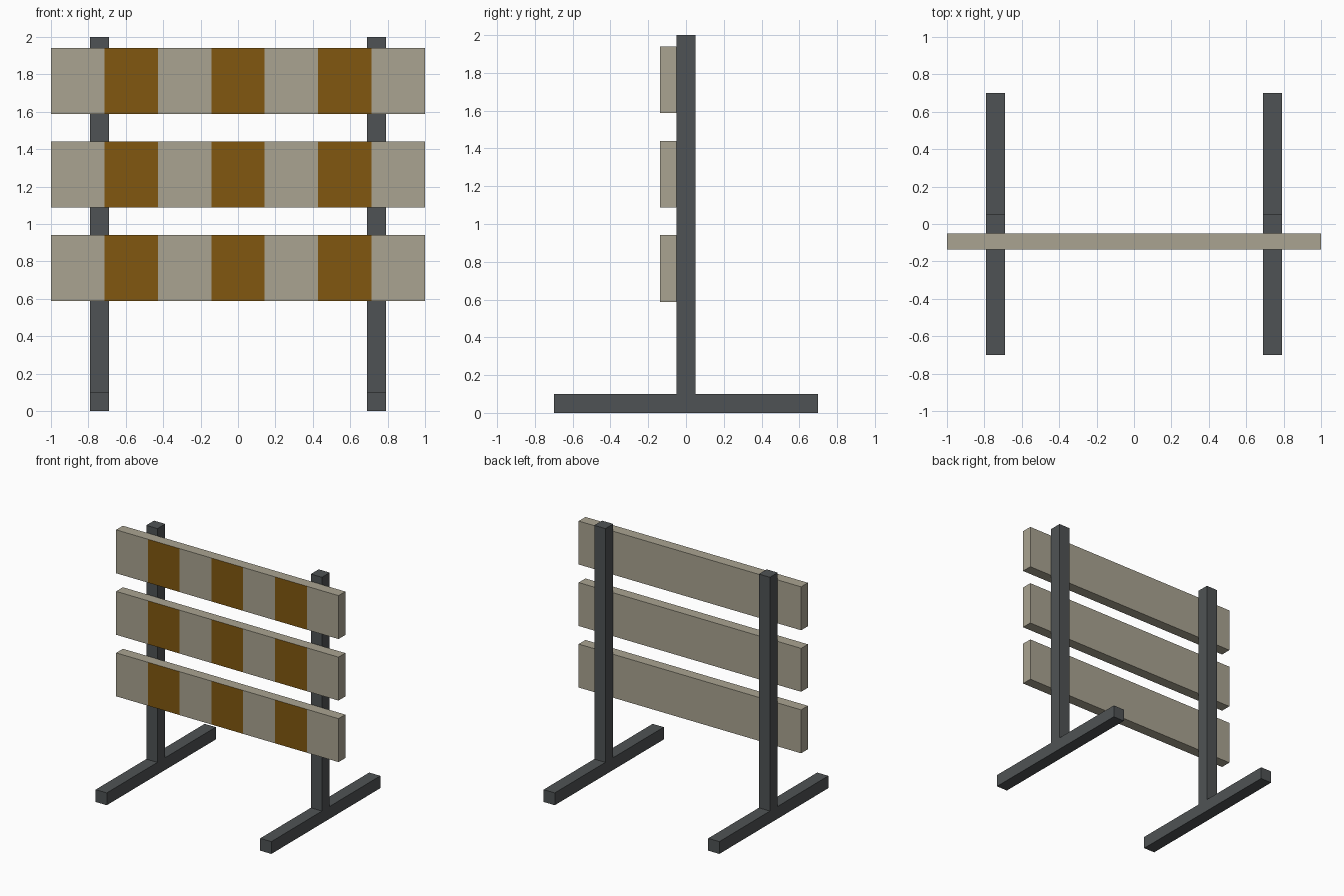
import bpy
import bmesh
from mathutils import Vector

if "Cube" in bpy.data.objects:
    bpy.data.objects.remove(bpy.data.objects["Cube"])


def material(name, rgb):
    mat = bpy.data.materials.new(name)
    mat.diffuse_color = (*rgb, 1)
    mat.use_nodes = True
    mat.node_tree.nodes["Principled BSDF"].inputs["Base Color"].default_value = mat.diffuse_color
    return mat


STEEL = material("dark_steel", (0.078, 0.086, 0.089))
CREAM = material("cream_paint", (0.40, 0.37, 0.285))
AMBER = material("amber_paint", (0.222, 0.097, 0.005))


def add_object(name, bm, mats):
    bmesh.ops.recalc_face_normals(bm, faces=bm.faces)
    mesh = bpy.data.meshes.new(name)
    bm.to_mesh(mesh)
    bm.free()
    for mat in mats:
        mesh.materials.append(mat)
    obj = bpy.data.objects.new(name, mesh)
    bpy.context.collection.objects.link(obj)
    return obj


# Stand: upside-down T profile (foot and post in one), extruded sideways
def stand(name, x, width=0.1):
    profile = [(-0.7, 0), (0.7, 0), (0.7, 0.1), (0.05, 0.1),
               (0.05, 2), (-0.05, 2), (-0.05, 0.1), (-0.7, 0.1)]
    bm = bmesh.new()
    face = bm.faces.new([bm.verts.new((x - width / 2, y, z)) for y, z in profile])
    side = bmesh.ops.extrude_face_region(bm, geom=[face])["geom"]
    bmesh.ops.translate(bm, vec=(width, 0, 0),
                        verts=[v for v in side if isinstance(v, bmesh.types.BMVert)])
    return add_object(name, bm, [STEEL])


# Board: box sliced into seven bands, alternate bands painted on the front only
def board(name, z, bands=7):
    size, centre = Vector((2, 0.087, 0.353)), Vector((0, -0.0935, z))
    bm = bmesh.new()
    bmesh.ops.create_cube(bm, size=1)
    for v in bm.verts:
        v.co = v.co * size + centre
    for i in range(1, bands):
        bmesh.ops.bisect_plane(bm, geom=bm.verts[:] + bm.edges[:] + bm.faces[:],
                               plane_co=(-1 + 2 * i / bands, 0, 0), plane_no=(1, 0, 0))
    bm.normal_update()
    for f in bm.faces:
        band = int((f.calc_center_median().x + 1) * bands / 2)
        f.material_index = int(f.normal.y < -0.9 and band % 2 == 1)
    return add_object(name, bm, [CREAM, AMBER])


stand("left_stand", -0.74)
stand("right_stand", 0.74)
for label, height in (("lower", 0.764), ("middle", 1.264), ("upper", 1.764)):
    board(label + "_board", height)
